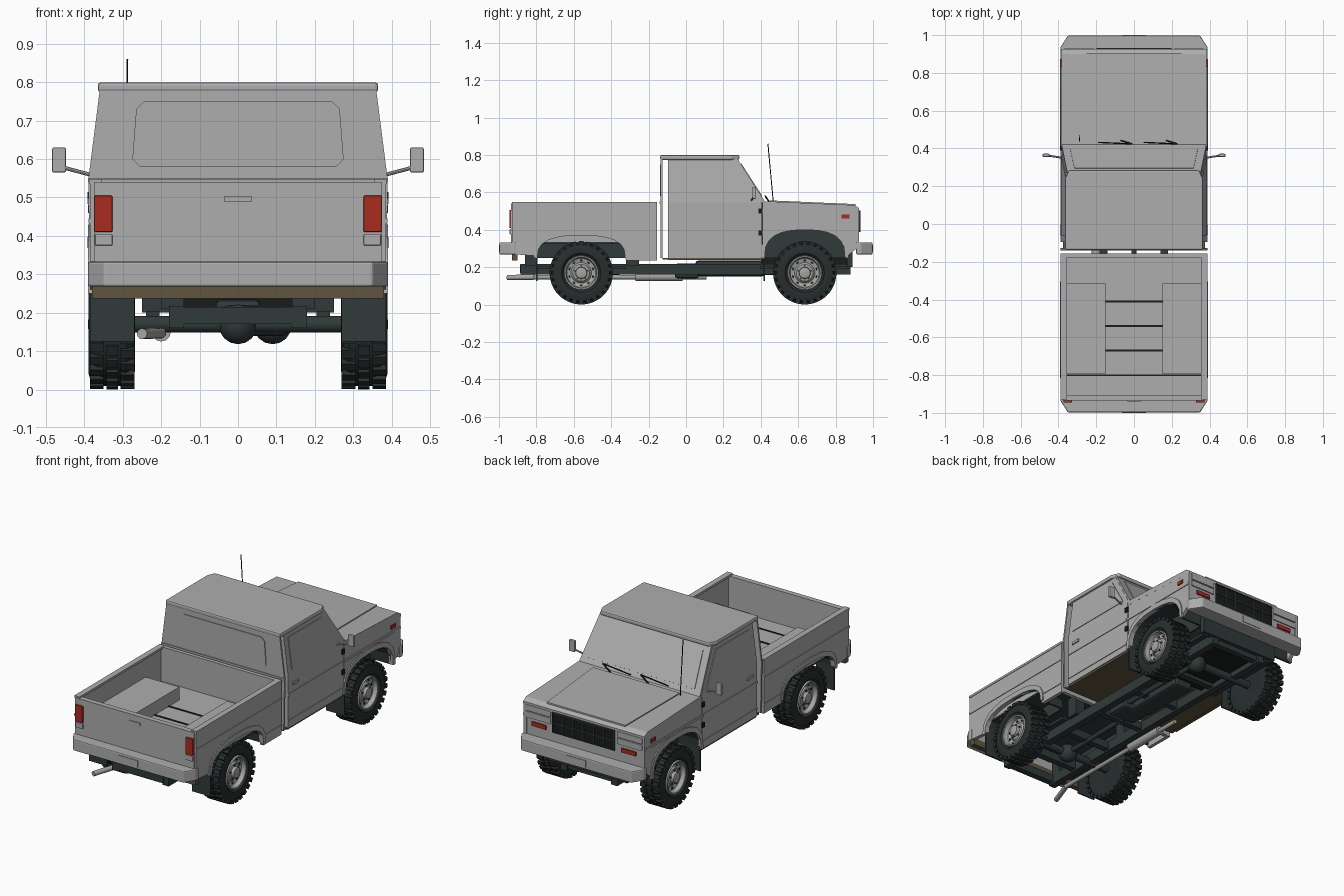
import bpy, bmesh, math
from mathutils import Matrix, Vector

if "Cube" in bpy.data.objects:
    bpy.data.objects.remove(bpy.data.objects["Cube"], do_unlink=True)


def material(name, *rgb):
    m = bpy.data.materials.new(name)
    m.use_nodes = True
    m.diffuse_color = (*rgb, 1)
    m.node_tree.nodes["Principled BSDF"].inputs["Base Color"].default_value = (*rgb, 1)
    return m


GREY = material("body grey", 0.42, 0.42, 0.42)
DARK = material("chassis dark", 0.03, 0.042, 0.042)
TYRE = material("tyre rubber", 0.021, 0.027, 0.027)
BLACK = material("black trim", 0.01, 0.012, 0.012)
RED = material("lamp red", 0.4, 0.025, 0.015)
BROWN = material("rusty brown", 0.12, 0.09, 0.05)
STEEL = material("wheel steel", 0.38, 0.38, 0.37)


def finish(name, bm, mat, smooth=False, bevel=0):
    bmesh.ops.recalc_face_normals(bm, faces=bm.faces)
    me = bpy.data.meshes.new(name)
    bm.to_mesh(me)
    bm.free()
    ob = bpy.data.objects.new(name, me)
    bpy.context.collection.objects.link(ob)
    me.materials.append(mat)
    if bevel:
        mod = ob.modifiers.new("Bevel", "BEVEL")
        mod.width, mod.segments = bevel, 2
    if smooth:
        bpy.ops.object.select_all(action="DESELECT")
        ob.select_set(True)
        bpy.context.view_layer.objects.active = ob
        bpy.ops.object.shade_smooth_by_angle(angle=math.radians(35))
    return ob


def loft(name, a, b, mat, bevel=0):
    """Solid between two matching outlines."""
    bm = bmesh.new()
    va, vb = [bm.verts.new(p) for p in a], [bm.verts.new(p) for p in b]
    bm.faces.new(va)
    bm.faces.new(vb)
    for i in range(len(a)):
        j = (i + 1) % len(a)
        bm.faces.new((va[i], va[j], vb[j], vb[i]))
    return finish(name, bm, mat, False, bevel)


def box(name, x, y, z, mat, bevel=0):
    ring = [(x[0], y[0]), (x[1], y[0]), (x[1], y[1]), (x[0], y[1])]
    return loft(name, [(*p, z[0]) for p in ring], [(*p, z[1]) for p in ring], mat, bevel)


def sides(name, x, y, z, mat, bevel=0):
    for s, tag in ((1, "left_"), (-1, "right_")):
        box(tag + name, sorted((s * x[0], s * x[1])), y, z, mat, bevel)


def flank(z):
    return 0.385 - max(0, z - 0.545) * 0.13


def panel(name, pts, mat, out=0.0, thick=0.02):
    """Body side panel on both sides, leaning in above the waist."""
    for s, tag in ((1, "left_"), (-1, "right_")):
        loft(tag + name, [(s * (flank(z) + out), y, z) for y, z in pts],
             [(s * (flank(z) + out - thick), y, z) for y, z in pts], mat)


def plan(name, pts, z, mat, bevel=0):
    return loft(name, [(*p, z[0]) for p in pts], [(*p, z[1]) for p in pts], mat, bevel)


def rod(name, a, b, r, mat, n=12):
    a, b = Vector(a), Vector(b)
    bm = bmesh.new()
    rot = (b - a).to_track_quat("Z", "Y").to_matrix().to_4x4()
    bmesh.ops.create_cone(bm, cap_ends=True, segments=n, radius1=r, radius2=r,
                          depth=(b - a).length, matrix=Matrix.Translation((a + b) / 2) @ rot)
    return finish(name, bm, mat, True)


def arch(cy, hw, z0, h, n=12):
    """Wheel opening outline running from rear to front."""
    out = []
    for i in range(n + 1):
        t = math.pi * (1 - i / n)
        c = math.cos(t)
        out.append((cy + hw * math.copysign(abs(c) ** 0.8, c), z0 + h * abs(math.sin(t)) ** 0.7))
    return out


# Load bed
REAR, FRONT, AXLE = -0.56, 0.635, 0.17
rear_arch = arch(REAR, 0.235, 0.25, 0.12)
front_arch = arch(FRONT, 0.215, 0.25, 0.15)
panel("bed_side", [(-0.155, 0.54), (-0.93, 0.54), (-0.93, 0.27), (-0.80, 0.26)]
      + rear_arch + [(-0.32, 0.235), (-0.155, 0.235)], GREY)
sides("bed_rail", (0.355, 0.388), (-0.93, -0.155), (0.535, 0.548), GREY)
box("tailgate", (-0.375, 0.375), (-0.935, -0.905), (0.27, 0.54), GREY)
box("bed_front_wall", (-0.384, 0.384), (-0.177, -0.155), (0.24, 0.547), GREY)
box("bed_floor", (-0.366, 0.366), (-0.91, -0.17), (0.335, 0.35), GREY)
box("bed_underside", (-0.366, 0.366), (-0.91, -0.17), (0.325, 0.334), DARK)
sides("bed_wheel_box", (0.152, 0.366), (-0.795, -0.315), (0.35, 0.425), GREY)
for y in (-0.67, -0.54, -0.41):
    box("floor_slot", (-0.152, 0.152), (y - 0.006, y + 0.006), (0.35, 0.353), BLACK)
box("floor_rear_slot", (-0.366, 0.366), (-0.806, -0.796), (0.35, 0.353), BLACK)
box("tailgate_handle", (-0.035, 0.035), (-0.94, -0.934), (0.488, 0.504), GREY)
sides("tail_lamp", (0.327, 0.374), (-0.945, -0.93), (0.41, 0.505), RED, 0.003)
sides("reverse_lamp", (0.327, 0.372), (-0.943, -0.93), (0.375, 0.404), GREY, 0.003)
box("rear_skirt", (-0.38, 0.38), (-0.93, -0.90), (0.237, 0.275), BROWN)

# Cab shell, with a slot between the back wall and the sides
panel("cab_side", [(-0.095, 0.545), (-0.095, 0.25), (0.405, 0.25), (0.405, 0.545)], GREY)
panel("sill", [(-0.095, 0.25), (-0.095, 0.238), (0.405, 0.238), (0.405, 0.25)], BROWN, -0.004)
panel("cab_upper", [(-0.095, 0.545), (-0.095, 0.78), (0.265, 0.78), (0.415, 0.545)], GREY)
panel("side_window", [(-0.06, 0.57), (-0.06, 0.75), (0.245, 0.75), (0.365, 0.57)], GREY, 0.004, 0.006)
wall = [(-0.385, 0.25), (0.385, 0.25), (0.39, 0.545), (0.36, 0.78), (-0.36, 0.78), (-0.39, 0.545)]
loft("cab_back_wall", [(x, -0.136, z) for x, z in wall], [(x, -0.126, z) for x, z in wall], GREY)
glass = [(-0.255, 0.58), (0.255, 0.58), (0.275, 0.60), (0.265, 0.73),
         (0.245, 0.75), (-0.245, 0.75), (-0.265, 0.73), (-0.275, 0.60)]
loft("rear_window", [(x, -0.14, z) for x, z in glass], [(x, -0.135, z) for x, z in glass], GREY)
box("waist_lip", (-0.39, 0.39), (-0.141, -0.13), (0.54, 0.55), GREY)
roof = [(-0.365, -0.138), (0.365, -0.138), (0.365, 0.24), (0.345, 0.285), (-0.345, 0.285), (-0.365, 0.24)]
plan("roof", roof, (0.774, 0.80), GREY, 0.008)
box("cab_floor", (-0.375, 0.375), (-0.126, 0.42), (0.24, 0.25), BROWN)
box("firewall", (-0.37, 0.37), (0.40, 0.41), (0.25, 0.545), DARK)


def screen(name, low, high, x_low, x_high, lift, mat):
    (y0, z0), (y1, z1) = low, high
    quad = [(-x_low, y0, z0), (x_low, y0, z0), (x_high, y1, z1), (-x_high, y1, z1)]
    n = Vector((0, z0 - z1, y0 - y1)) * -1
    n = Vector((0, abs(n.y), abs(n.z))).normalized()
    loft(name, [Vector(p) + n * lift for p in quad], [Vector(p) - n * 0.012 for p in quad], mat)


screen("windshield_frame", (0.425, 0.547), (0.272, 0.785), 0.384, 0.353, 0, GREY)
screen("windshield", (0.405, 0.578), (0.293, 0.752), 0.34, 0.315, 0.004, GREY)
for x0, x1 in ((-0.19, -0.01), (0.05, 0.23)):
    rod("wiper", (x0, 0.432, 0.567), (x1, 0.424, 0.58), 0.004, BLACK, 6)
    rod("wiper_arm", (x1, 0.424, 0.58), (x1 - 0.06, 0.442, 0.553), 0.004, BLACK, 6)
rod("antenna", (-0.29, 0.467, 0.545), (-0.288, 0.438, 0.86), 0.0025, BLACK, 6)

# Doors, mirrors and side trim
panel("door_handle", [(-0.058, 0.483), (-0.058, 0.498), (-0.005, 0.498), (-0.005, 0.483)], GREY, 0.007, 0.01)
for z in (0.383, 0.5):
    panel("door_hinge", [(0.388, z - 0.014), (0.388, z + 0.014), (0.409, z + 0.014), (0.409, z - 0.014)],
          BLACK, 0.007, 0.01)
for y0, y1 in ((-0.93, -0.155), (-0.095, 0.398), (0.41, 0.92)):
    panel("side_crease", [(y0, 0.432), (y0, 0.445), (y1, 0.445), (y1, 0.432)], GREY, 0.004, 0.006)
for y0, y1 in ((-0.31, -0.155), (-0.095, 0.398)):
    panel("lower_crease", [(y0, 0.285), (y0, 0.293), (y1, 0.293), (y1, 0.285)], GREY, 0.004, 0.006)
sides("mirror", (0.448, 0.484), (0.355, 0.372), (0.565, 0.63), GREY, 0.004)
for s in (1, -1):
    rod("mirror_arm", (s * 0.375, 0.35, 0.557), (s * 0.455, 0.362, 0.578), 0.005, GREY, 8)

# Front end
panel("front_fender", [(0.925, 0.515), (0.90, 0.53), (0.41, 0.55), (0.41, 0.25)]
      + front_arch + [(0.925, 0.31)], GREY)
hood = [(0.41, 0.525), (0.41, 0.553), (0.90, 0.532), (0.926, 0.515), (0.926, 0.50)]
loft("hood", [(-0.385, *p) for p in hood], [(0.385, *p) for p in hood], GREY)
bulge = [(-0.275, 0.45, 0.551), (0.275, 0.45, 0.551), (0.25, 0.905, 0.5315), (-0.25, 0.905, 0.5315)]
loft("hood_panel", [Vector(p) - Vector((0, 0, 0.01)) for p in bulge],
     [Vector(p) + Vector((0, 0, 0.006)) for p in bulge], GREY)
box("nose", (-0.38, 0.38), (0.895, 0.922), (0.30, 0.515), GREY)
box("grille", (-0.195, 0.195), (0.92, 0.928), (0.39, 0.50), BLACK)
for i in range(7):
    x = -0.195 + 0.065 * i
    box("grille_bar", (x - 0.003, x + 0.003), (0.925, 0.932), (0.39, 0.50), DARK)
for z in (0.39, 0.445, 0.50):
    box("grille_rail", (-0.198, 0.198), (0.925, 0.932), (z - 0.003, z + 0.003), DARK)
for z in (0.429, 0.468):
    sides("headlamp", (0.21, 0.37), (0.92, 0.929), (z, z + 0.034), GREY, 0.003)
sides("turn_lamp", (0.24, 0.33), (0.92, 0.93), (0.39, 0.413), RED)
panel("side_marker", [(0.832, 0.46), (0.832, 0.481), (0.873, 0.481), (0.873, 0.46)], RED, 0.006, 0.01)

# Bumpers
for s, tag in ((1, "front"), (-1, "rear")):
    outline = [(-0.39, s * 0.91), (-0.39, s * 0.935), (-0.35, s * 0.997), (0.35, s * 0.997),
               (0.39, s * 0.935), (0.39, s * 0.91)]
    plan(tag + "_bumper", outline, (0.268, 0.333), GREY, 0.006)
    box(tag + "_plate", (-0.063, 0.063), sorted((s * 0.995, s * 1.0)), (0.282, 0.32), GREY)

# Wheel wells, flares and mud flaps
for cy, hw, h, tag in ((REAR, 0.235, 0.12, "rear"), (FRONT, 0.215, 0.15, "front")):
    inner, outer = arch(cy, hw, 0.25, h), arch(cy, hw + 0.012, 0.25, h + 0.012)
    wide = arch(cy, hw + 0.02, 0.25, h + 0.03)
    panel(tag + "_well_liner", inner + outer[::-1], DARK, -0.006, 0.14)
    panel(tag + "_well_wall", inner, DARK, -0.14, 0.01)
    panel(tag + "_flare", inner + wide[::-1], GREY, 0.006, 0.012)
    y = cy - hw
    sides(tag + "_mud_flap", (0.27, 0.385), (y - 0.006, y + 0.002), (0.125, 0.27), DARK)

# Chassis
sides("frame_rail", (0.14, 0.18), (-0.885, 0.88), (0.16, 0.218), DARK)
for y in (-0.87, -0.68, -0.40, -0.12, 0.18, 0.48, 0.85):
    box("crossmember", (-0.15, 0.15), (y - 0.018, y + 0.018), (0.17, 0.215), DARK)
sides("body_mount", (0.14, 0.20), (-0.86, -0.80), (0.21, 0.33), DARK)
sides("bed_mount", (0.14, 0.20), (-0.32, -0.25), (0.21, 0.33), DARK)
box("engine", (-0.14, 0.14), (0.40, 0.86), (0.19, 0.42), BLACK)
box("gearbox", (-0.06, 0.06), (0.05, 0.42), (0.15, 0.235), DARK, 0.015)
box("transfer_case", (-0.04, 0.13), (-0.06, 0.07), (0.14, 0.22), DARK, 0.015)
box("front_apron", (-0.25, 0.25), (0.86, 0.89), (0.20, 0.30), DARK)
for cy, dx, tag in ((REAR, 0, "rear"), (FRONT, 0.09, "front")):
    rod(tag + "_axle", (-0.29, cy, AXLE), (0.29, cy, AXLE), 0.022, DARK)
    bm = bmesh.new()
    bmesh.ops.create_uvsphere(bm, u_segments=14, v_segments=8, radius=0.052,
                              matrix=Matrix.Translation((dx, cy, AXLE)))
    finish(tag + "_differential", bm, DARK, True)
    rod(tag + "_drive_shaft", (dx, cy, AXLE), (dx, 0, 0.18), 0.014, DARK)
    sides(tag + "_leaf_spring", (0.205, 0.24), (cy - 0.24, cy + 0.24), (0.19, 0.205), DARK)
for a, b, r in (((-0.20, 0.11, 0.147), (-0.20, -0.82, 0.147), 0.012),
                ((-0.20, -0.81, 0.147), (-0.25, -0.955, 0.145), 0.014),
                ((-0.20, -0.02, 0.15), (-0.20, -0.27, 0.15), 0.025)):
    rod("exhaust", a, b, r, STEEL)


# Wheels
def lathe(name, prof, s, cy, mat, n=36):
    bm = bmesh.new()
    rings = [[bm.verts.new((s * x, cy + r * math.cos(2 * math.pi * i / n),
                            AXLE + r * math.sin(2 * math.pi * i / n))) for i in range(n)] for r, x in prof]
    for p, q in zip(rings, rings[1:]):
        for i in range(n):
            bm.faces.new((p[i], p[i - 1], q[i - 1], q[i]))
    bm.faces.new(rings[0])
    bm.faces.new(rings[-1])
    finish(name, bm, mat, True)


def studs(name, s, cy, mat, count, r, x, size, phase=0.0):
    """Small blocks spaced around the wheel axis."""
    bm = bmesh.new()
    for i in range(count):
        turn = Matrix.Rotation(2 * math.pi * (i + phase) / count, 4, "X")
        bmesh.ops.create_cube(bm, size=1, matrix=Matrix.Translation((s * x, cy, AXLE)) @ turn
                              @ Matrix.Translation((0, 0, r)) @ Matrix.Diagonal((*size, 1)))
    finish(name, bm, mat)


tyre = [(0.088, 0.30), (0.092, 0.375), (0.105, 0.387), (0.13, 0.389), (0.15, 0.382), (0.16, 0.366),
        (0.161, 0.29), (0.15, 0.274), (0.12, 0.268), (0.088, 0.275)]
rim = [(0.085, 0.29), (0.094, 0.374), (0.09, 0.386), (0.083, 0.384), (0.077, 0.36), (0.055, 0.354),
       (0.045, 0.366), (0.032, 0.369), (0.029, 0.386), (0.012, 0.39)]
for s, side in ((1, "left"), (-1, "right")):
    for cy, end in ((REAR, "rear"), (FRONT, "front")):
        tag = f"{end}_{side}_"
        lathe(tag + "tyre", tyre, s, cy, TYRE)
        lathe(tag + "rim", rim, s, cy, STEEL)
        studs(tag + "outer_tread", s, cy, TYRE, 26, 0.158, 0.368, (0.036, 0.024, 0.022))
        studs(tag + "inner_tread", s, cy, TYRE, 26, 0.158, 0.288, (0.036, 0.024, 0.022), 0.5)
        studs(tag + "centre_tread", s, cy, TYRE, 26, 0.161, 0.328, (0.03, 0.026, 0.016), 0.25)
        studs(tag + "rim_holes", s, cy, BLACK, 10, 0.066, 0.356, (0.008, 0.014, 0.009))
        studs(tag + "wheel_nuts", s, cy, DARK, 5, 0.037, 0.369, (0.01, 0.008, 0.008))
